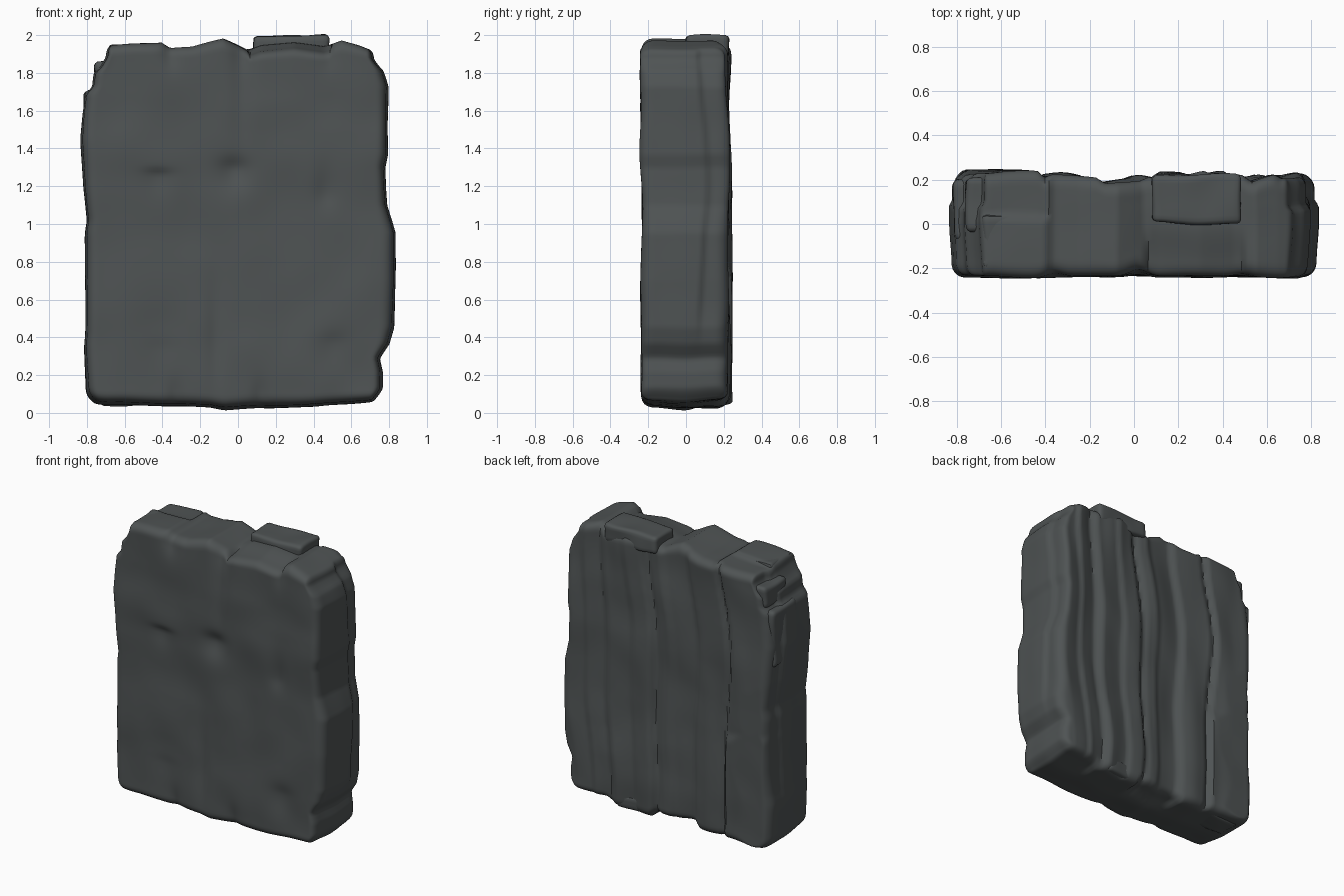
import bpy, bmesh, math
from mathutils import Vector, noise

if "Cube" in bpy.data.objects:
    bpy.data.objects.remove(bpy.data.objects["Cube"])

stone = bpy.data.materials.new("dark slate grey")
stone.diffuse_color = (0.078, 0.087, 0.088, 1)
stone.use_nodes = True
stone.node_tree.nodes["Principled BSDF"].inputs["Base Color"].default_value = stone.diffuse_color


def table(pts, t):
    """Linear look-up in a short profile."""
    if t <= pts[0][0]:
        return pts[0][1]
    for (a, p), (b, q) in zip(pts, pts[1:]):
        if t <= b:
            return p + (q - p) * (t - a) / (b - a)
    return pts[-1][1]


def step(a, b, t):
    t = min(1, max(0, (t - a) / (b - a)))
    return t * t * (3 - 2 * t)


def rounded_box(name, half, centre, r, cell, shape):
    """Gridded box with rounded edges, each point then passed through shape()."""
    bm = bmesh.new()
    n = [max(2, round(2 * h / cell)) for h in half]
    verts = {}

    def vert(key):
        if key not in verts:
            p = Vector([(2 * k / m - 1) * h for k, m, h in zip(key, n, half)])
            q = Vector([max(-h + r, min(h - r, c)) for c, h in zip(p, half)])
            d = p - q
            if d.length > 0:
                p = q + d.normalized() * r
            verts[key] = bm.verts.new(shape(p + Vector(centre)))
        return verts[key]

    for axis in range(3):
        a, b = (axis + 1) % 3, (axis + 2) % 3
        for side in (0, n[axis]):
            for i in range(n[a]):
                for j in range(n[b]):
                    loop = []
                    for di, dj in ((0, 0), (1, 0), (1, 1), (0, 1)):
                        k = [0, 0, 0]
                        k[axis], k[a], k[b] = side, i + di, j + dj
                        loop.append(vert(tuple(k)))
                    bm.faces.new(loop if side else loop[::-1])
    me = bpy.data.meshes.new(name)
    bm.to_mesh(me)
    bm.free()
    ob = bpy.data.objects.new(name, me)
    bpy.context.collection.objects.link(ob)
    me.materials.append(stone)
    bpy.ops.object.select_all(action='DESELECT')
    ob.select_set(True)
    bpy.context.view_layer.objects.active = ob
    bpy.ops.object.shade_smooth_by_angle(angle=math.radians(45))
    return ob


# outline of the slab seen from the front
RIGHT = [(.04, .74), (.1, .765), (.2, .765), (.28, .75), (.36, .80), (.45, .825), (.7, .835),
         (.95, .835), (1.1, .79), (1.3, .78), (1.37, .795), (1.75, .795), (1.85, .77), (1.92, .72)]
LEFT = [(.04, .79), (.1, .805), (.35, .815), (.42, .81), (.95, .81), (1.02, .80), (1.2, .82),
        (1.45, .835), (1.58, .825), (1.70, .81), (1.74, .775), (1.82, .765), (1.86, .73), (1.92, .70)]
TOP = [(-.75, 1.93), (-.65, 1.95), (-.4, 1.96), (-.36, 1.93), (-.24, 1.935), (-.08, 1.98),
       (.0, 1.945), (.05, 1.92), (.12, 1.945), (.3, 1.96), (.46, 1.94), (.55, 1.97), (.65, 1.94), (.75, 1.9)]
BOTTOM = [(-.8, .06), (-.7, .045), (-.3, .04), (-.15, .03), (-.07, .012), (.1, .025), (.4, .035), (.7, .06), (.8, .08)]
# depth of the back planks across the width
BACK = [(-.84, -.01), (-.7, .006), (-.47, .0), (-.44, -.03), (-.41, -.014), (-.22, -.026),
        (-.18, -.052), (-.03, -.042), (.01, -.024), (.07, -.026), (.11, -.045), (.15, -.012), (.26, -.01),
        (.29, -.026), (.44, -.01), (.49, -.045), (.54, -.03), (.6, -.014), (.63, -.026), (.74, -.01), (.84, -.02)]
# dents on the front: x, z, width, height above, height below, depth
DENTS = [(-.42, 1.26, .08, .03, .10, .018), (-.02, 1.29, .08, .06, .10, .03),
         (.47, 1.17, .06, .15, .08, .016), (.02, 1.75, .05, .35, .3, .014),
         (-.12, .40, .045, .3, .3, .012), (.02, 1.97, .06, .2, .12, .025),
         (-.28, .85, .10, .35, .4, .008), (.25, .95, .16, .3, .3, .008),
         (.50, .36, .08, .06, .12, .01), (-.40, .33, .09, .06, .12, .008),
         (-.36, 1.95, .05, .1, .1, .02), (.50, 1.95, .05, .1, .1, .012),
         (.12, .06, .04, .1, .1, .015), (-.33, .05, .04, .1, .1, .015)]


def slab_shape(p):
    x, y, z = p
    back = step(-.02, .2, y)
    front = step(.02, -.2, y)
    # side outlines, with a vertical layer crease on each side face
    edge = table(RIGHT if x > 0 else LEFT, z)
    edge -= .02 * step(.08, .12, y + .02 * math.sin(4 * z)) * step(.3, .6, z)
    edge -= .012 * front
    nx = x + math.copysign(1, x) * (edge - .82) * (abs(x) / .82) ** 5
    # top and bottom outlines
    t = table(TOP, nx)
    if nx < -.4:
        t -= .02 * step(.01, .05, y)
    if .05 < nx < .5:
        t -= .03 * step(0, -.2, y)
    low = table(BOTTOM, nx)
    low += .04 * back * (step(-.25, -.21, x) - step(.1, .14, x) + .6 * step(.45, .49, x))
    low += .015 * step(0, -.2, y)
    nz = z + (t - 1.98) * (z / 1.98) ** 10 + (low - .02) * (1 - z / 2) ** 12
    # plank relief on the back
    wx = nx + .035 * math.sin(2.3 * z + 2 * x) + .02 * math.sin(5.1 * z + 1)
    ny = y + back * table(BACK, wx)
    if x < 0:
        ny += back * .015 * step(.82, .74, z + .2 * (x + .6)) * step(-.44, -.48, wx)
    ny += back * .024 * noise.noise(Vector((wx * 5, 3, z * 1.6)))
    # front bulges and dents
    f = 0
    for dx, dz, sx, up, dn, depth in DENTS:
        s = up if z > dz else dn
        f += depth * math.exp(-((x - dx) / sx) ** 2 - ((z - dz) / s) ** 2)
    f -= .004 * step(1.2, 1.4, z)
    ny += front * (f + .012 * noise.noise(Vector((x * 3.5, 0, z * 2.5))))
    # light roughness everywhere
    n = noise.noise_vector(p * 4.5) * .006
    n.x *= .7
    return Vector((nx, min(ny, .245), nz)) + n


rounded_box("stone_slab", (.82, .234, .98), (0, 0, 1), .06, .018, slab_shape)


def rough(p):
    return p + noise.noise_vector(p * 6) * .012


# loose blocks sitting on the top and stepped corner layers
BLOCKS = [("top_rear_block", (.20, .11, .06), (.28, .113, 1.937), .022),
          ("top_left_block", (.11, .12, .04), (-.57, -.08, 1.905), .02),
          ("corner_step_upper", (.09, .12, .07), (-.67, .09, 1.79), .025),
          ("corner_step_lower", (.08, .14, .20), (-.735, .06, 1.51), .03),
          ("base_left_block", (.13, .09, .04), (-.60, .10, .08), .02),
          ("base_right_block", (.12, .09, .045), (.27, .12, .08), .02)]
for name, half, centre, r in BLOCKS:
    rounded_box(name, half, centre, r, .018, rough)
